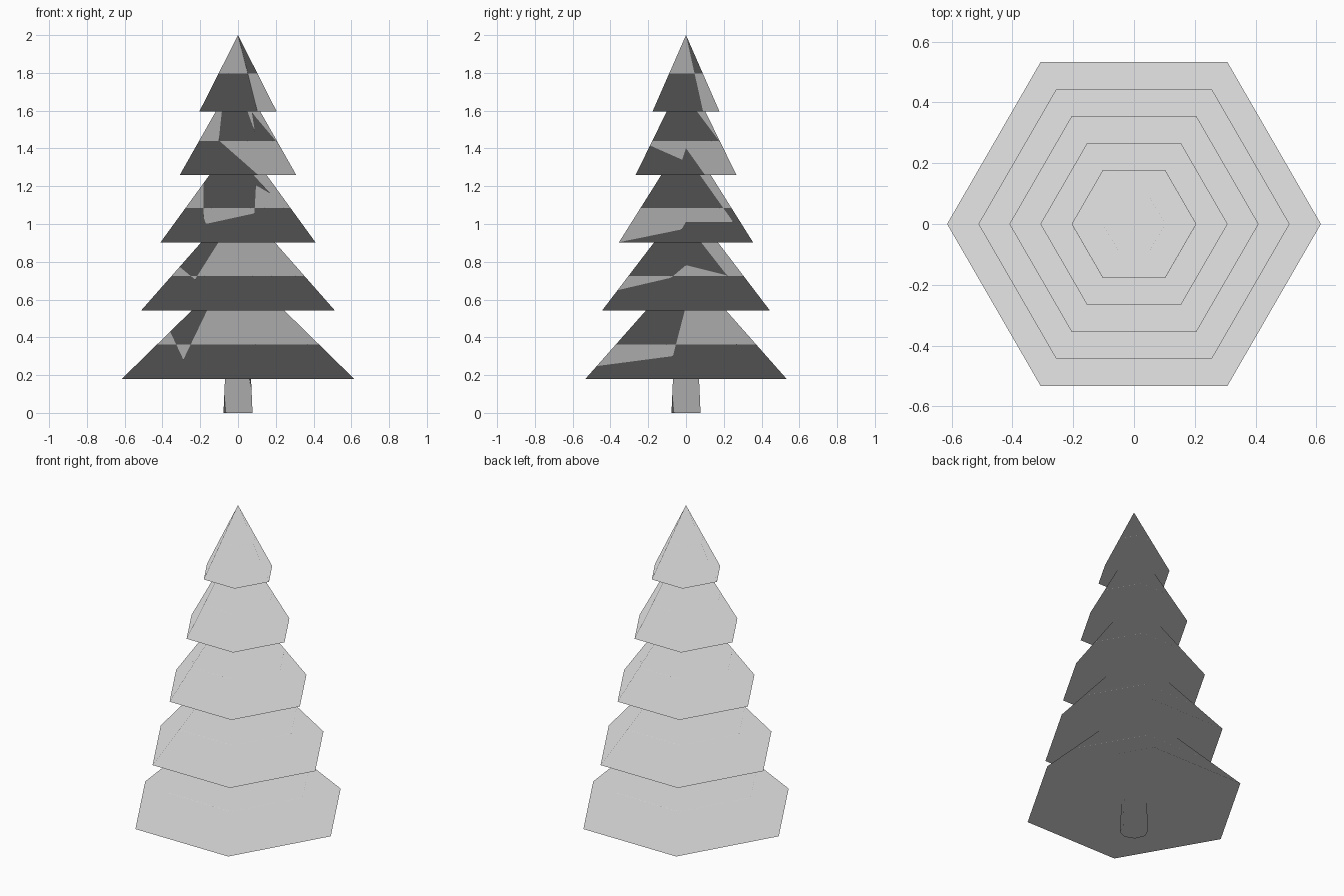
import bpy

cube = bpy.data.objects.get("Cube")
if cube:
    bpy.data.objects.remove(cube, do_unlink=True)


def make_material(name, colour):
    mat = bpy.data.materials.new(name)
    mat.use_nodes = True
    mat.diffuse_color = colour
    mat.node_tree.nodes["Principled BSDF"].inputs["Base Color"].default_value = colour
    return mat


def make_frustum(name, sides, turn, bottom, top, r_bottom, r_top, mat):
    """Capped frustum between two heights, with soft foliage-style normals."""
    bpy.ops.mesh.primitive_cone_add(
        vertices=sides, radius1=r_bottom, radius2=r_top, depth=top - bottom,
        location=(0, 0, (bottom + top) / 2), rotation=(0, 0, turn))
    obj = bpy.context.object
    obj.name = name
    obj.data.materials.append(mat)
    bpy.ops.object.transform_apply(location=True, rotation=True, scale=True)

    # Normals point up along the top rim and down along the bottom rim
    bpy.ops.object.shade_smooth()
    middle = (bottom + top) / 2
    obj.data.normals_split_custom_set_from_vertices(
        [(0, 0, 1 if v.co.z > middle else -1) for v in obj.data.vertices])
    return obj


QUARTER_TURN = 1.5707963
grey = make_material("light_grey", (0.8, 0.8, 0.8, 1))

# Trunk, tapering slightly and running up inside the lowest tier
make_frustum("trunk", 8, 0, 0.0, 0.38, 0.077, 0.06, grey)

# Hexagonal branch tiers with corners on the x axis, lowest first:
# base height, top height, base radius, top radius
tiers = [
    (0.18, 0.545, 0.615, 0.242),
    (0.543, 0.905, 0.512, 0.193),
    (0.903, 1.265, 0.41, 0.147),
    (1.26, 1.62, 0.308, 0.104),
    (1.595, 2.0, 0.205, 0.0),
]
for number, tier in enumerate(tiers, 1):
    make_frustum(f"branch_tier_{number}", 6, QUARTER_TURN, *tier, grey)
